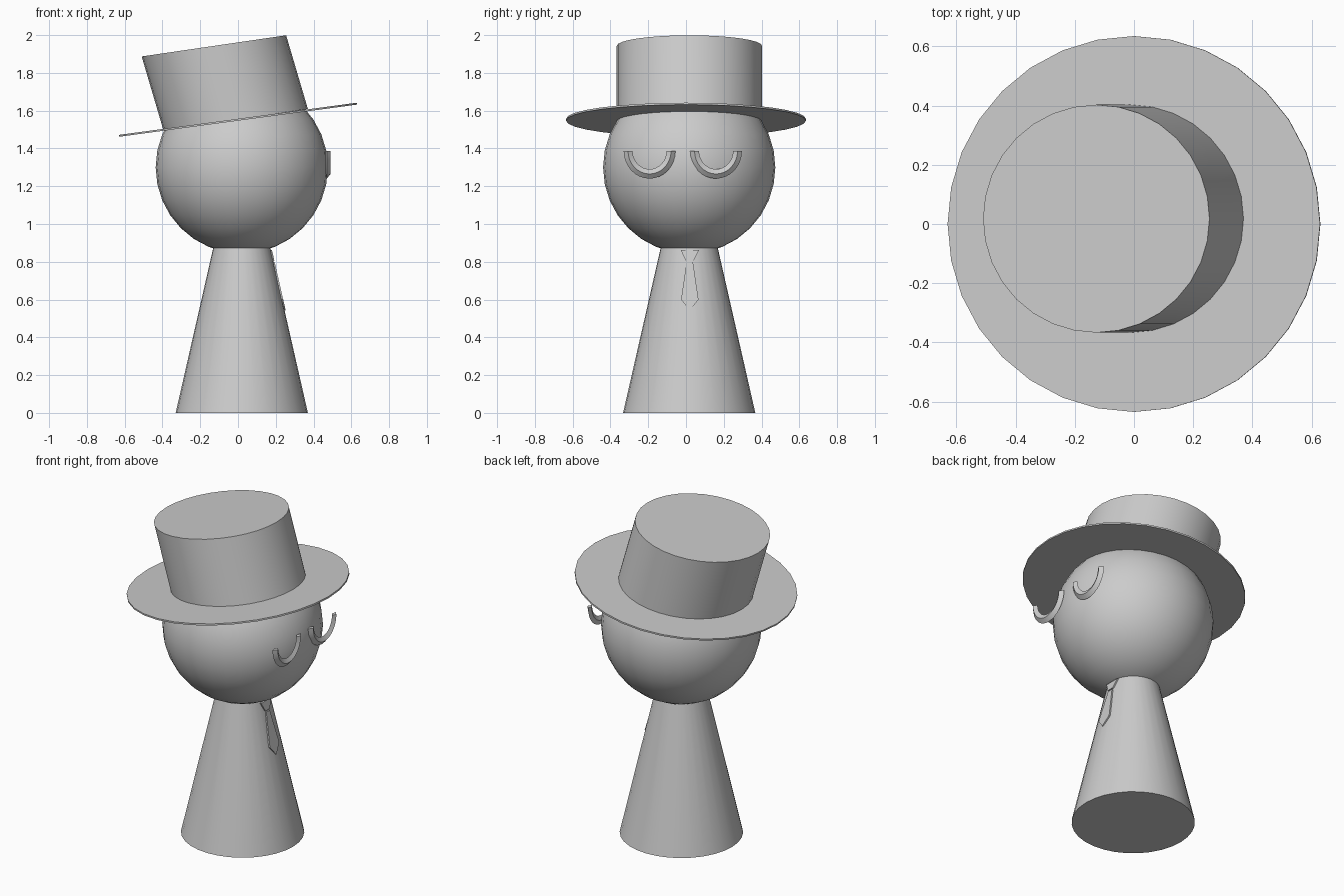
import bpy
import bmesh
import math
from mathutils import Matrix, Vector

if "Cube" in bpy.data.objects:
    bpy.data.objects.remove(bpy.data.objects["Cube"], do_unlink=True)

grey = bpy.data.materials.new("plain_grey")
grey.use_nodes = True
grey.diffuse_color = (0.6, 0.6, 0.6, 1)
grey.node_tree.nodes["Principled BSDF"].inputs["Base Color"].default_value = (0.6, 0.6, 0.6, 1)


def add_part(name, bm):
    """Turn a bmesh into a named grey object with sharp edges kept."""
    bmesh.ops.recalc_face_normals(bm, faces=bm.faces)
    mesh = bpy.data.meshes.new(name)
    bm.to_mesh(mesh)
    bm.free()
    mesh.materials.append(grey)
    obj = bpy.data.objects.new(name, mesh)
    bpy.context.collection.objects.link(obj)
    bpy.ops.object.select_all(action='DESELECT')
    obj.select_set(True)
    bpy.context.view_layer.objects.active = obj
    bpy.ops.object.shade_smooth_by_angle(angle=math.radians(30))
    return obj


def cone(name, r1, r2, depth, matrix):
    bm = bmesh.new()
    bmesh.ops.create_cone(bm, cap_ends=True, segments=32, radius1=r1,
                          radius2=r2, depth=depth, matrix=matrix)
    return add_part(name, bm)


# Body: tapering cone that runs up into the head
BASE_R, SLOPE, CX, CY = 0.35, 0.2276, 0.02, 0.017
HEIGHT = 0.95
cone("body", BASE_R, BASE_R - SLOPE * HEIGHT, HEIGHT,
     Matrix.Translation((CX, CY, HEIGHT / 2)))

# Head
bm = bmesh.new()
bmesh.ops.create_uvsphere(bm, u_segments=32, v_segments=16, radius=0.456,
                          matrix=Matrix.Translation((CX, CY, 1.3)))
add_part("head", bm)

# Hat: thin tilted brim and a leaning crown
tilt = Matrix.Rotation(math.radians(-7.7), 4, 'Y')
cone("hat_brim", 0.635, 0.635, 0.01, Matrix.Translation((0, 0, 1.552)) @ tilt)

bottom, top = Vector((-0.0125, 0.018, 1.553)), Vector((-0.1275, 0.018, 1.943))
axis, mid = top - bottom, (top + bottom) / 2
lean = Matrix(((0.3825, 0, axis.x, mid.x),
               (0, 0.385, 0, mid.y),
               (0.056, 0, axis.z, mid.z),
               (0, 0, 0, 1)))
cone("hat_crown", 1, 1, 1, lean)

# Eyes: lower half rings with a ridged front, floating at the face
SECTION = [(0.137, 0.470), (0.114, 0.490), (0.090, 0.476), (0.112, 0.463)]
STEPS = 16
for name, y in (("right_eye", -0.193), ("left_eye", 0.159)):
    bm = bmesh.new()
    rings = []
    for i in range(STEPS + 1):
        a = math.pi * i / STEPS
        rings.append([bm.verts.new((x, y + r * math.cos(a), 1.387 - 1.07 * r * math.sin(a)))
                      for r, x in SECTION])
    for lower, upper in zip(rings, rings[1:]):
        for j in range(4):
            k = (j + 1) % 4
            bm.faces.new((lower[j], lower[k], upper[k], upper[j]))
    bm.faces.new(rings[0])
    bm.faces.new(rings[-1])
    add_part(name, bm)


def tie_plate(name, half_outline):
    """Mirror a half outline and lay it as a thin plate along the body slope."""
    outline = half_outline + [(-w, z) for w, z in reversed(half_outline) if w > 0]
    bm = bmesh.new()
    layers = [[bm.verts.new((CX + BASE_R - SLOPE * z + out, CY + 0.003 + w, z))
               for w, z in outline] for out in (-0.003, 0.006)]
    for layer in layers:
        bm.faces.new(layer)
    n = len(outline)
    for j in range(n):
        k = (j + 1) % n
        bm.faces.new((layers[0][j], layers[0][k], layers[1][k], layers[1][j]))
    add_part(name, bm)


# Necktie
tie_plate("tie_knot", [(0.048, 0.862), (0.022, 0.808)])
tie_plate("tie_blade", [(0.017, 0.799), (0.046, 0.600), (0, 0.543)])
